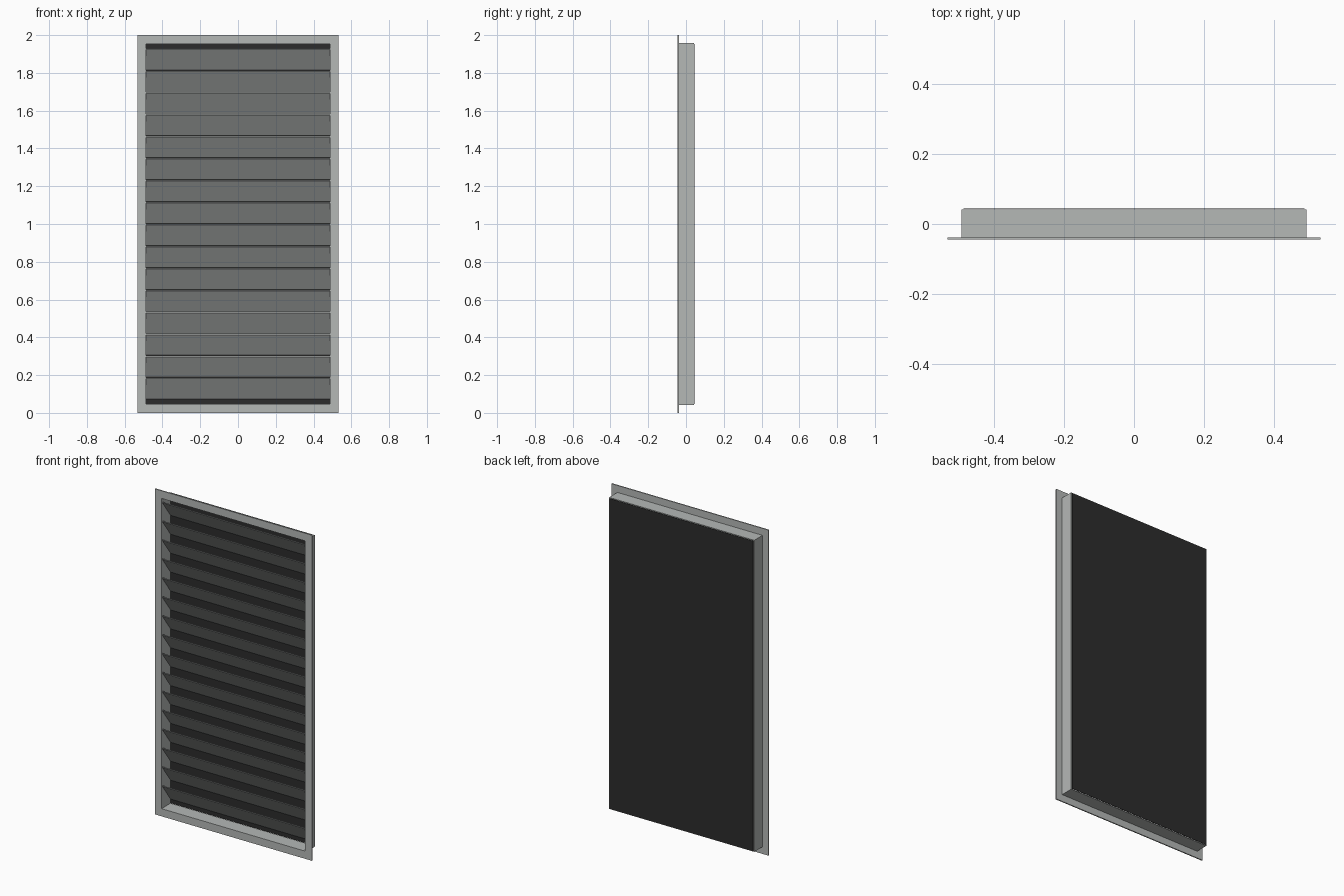
import bpy

cube = bpy.data.objects.get("Cube")
if cube:
    bpy.data.objects.remove(cube, do_unlink=True)


def material(name, color):
    mat = bpy.data.materials.new(name)
    mat.use_nodes = True
    mat.diffuse_color = color
    mat.node_tree.nodes["Principled BSDF"].inputs["Base Color"].default_value = color
    return mat


grey = material("grey_metal", (0.46, 0.48, 0.47, 1))
black = material("black_backing", (0.025, 0.025, 0.025, 1))


def build(name, verts, faces, mat):
    mesh = bpy.data.meshes.new(name)
    mesh.from_pydata(verts, [], faces)
    mesh.materials.append(mat)
    obj = bpy.data.objects.new(name, mesh)
    bpy.context.collection.objects.link(obj)
    return obj


MID = 1.0  # height of the panel centre


def rect(hx, hz, y):
    return [(x * hx, y, MID + z * hz) for x, z in ((-1, -1), (1, -1), (1, 1), (-1, 1))]


def rect_ring(name, outer, inner, y0, y1, mat):
    """Hollow rectangular frame between two depths."""
    loops = [rect(*outer, y0), rect(*outer, y1), rect(*inner, y1), rect(*inner, y0)]
    verts = [v for loop in loops for v in loop]
    faces = []
    for a in range(4):
        b = (a + 1) % 4
        for i in range(4):
            j = (i + 1) % 4
            faces.append((a * 4 + i, b * 4 + i, b * 4 + j, a * 4 + j))
    return build(name, verts, faces, mat)


def extrude_x(name, profile, half, mat):
    """Bar along x with a (y, z) cross-section."""
    n = len(profile)
    verts = [(s * half, y, z) for s in (-1, 1) for y, z in profile]
    faces = [(i, (i + 1) % n, n + (i + 1) % n, n + i) for i in range(n)]
    faces += [tuple(reversed(range(n))), tuple(range(n, 2 * n))]
    return build(name, verts, faces, mat)


# Front flange and the sleeve behind it
OPENING = (0.488, 0.953)
rect_ring("front_flange", (0.533, 1.0), OPENING, -0.045, -0.038, grey)
rect_ring("wall_sleeve", (0.493, 0.957), OPENING, -0.038, 0.042, grey)

# Sloping blades: high at the front, low at the back
COUNT, PITCH, DROP, THICK = 16, 0.1162, 0.108, 0.006
for i in range(COUNT):
    top = 1.93 - i * PITCH
    profile = [(-0.038, top), (-0.038, top - THICK),
               (0.042, top - DROP - THICK), (0.042, top - DROP)]
    extrude_x(f"blade_{i + 1:02d}", profile, OPENING[0], grey)

# Dark sheet closing the back
extrude_x("backing_sheet", [(0.043, 0.047), (0.045, 0.047), (0.045, 1.953), (0.043, 1.953)],
          OPENING[0], black)

# Consistent outward normals
import bmesh
for obj in bpy.context.collection.objects:
    if obj.type == "MESH":
        bm = bmesh.new()
        bm.from_mesh(obj.data)
        bmesh.ops.recalc_face_normals(bm, faces=bm.faces)
        bm.to_mesh(obj.data)
        bm.free()
